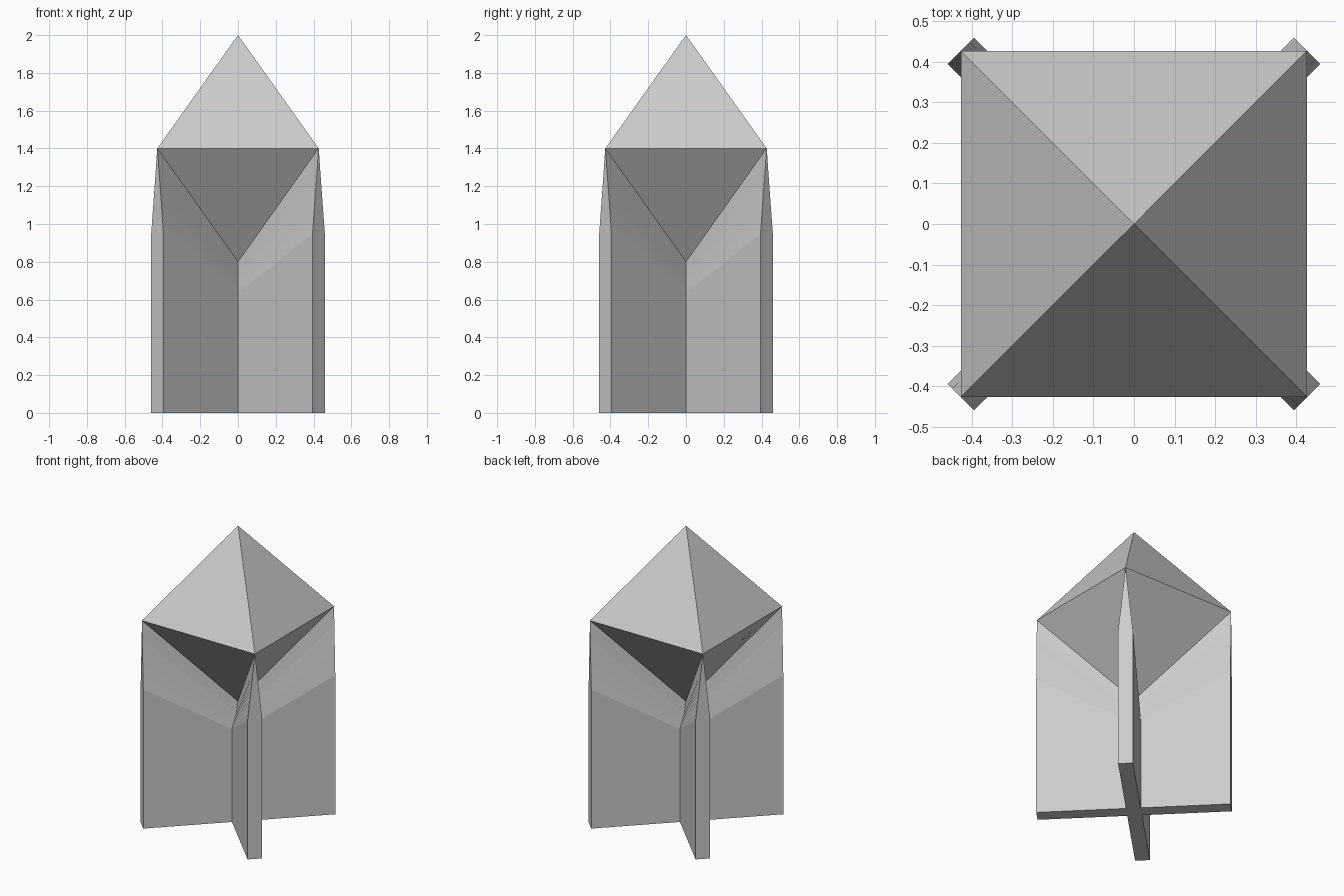
import bpy
import bmesh
from math import cos, sin, pi, sqrt
from mathutils import Matrix, Vector

cube = bpy.data.objects.get("Cube")
if cube:
    bpy.data.objects.remove(cube, do_unlink=True)

HALF = 0.427            # half width of the crown
REACH = HALF * sqrt(2)  # length of each diagonal fin
THICK = 0.046           # half thickness of a fin
MID, TOP, TIP = 1.4, 2.0, 0.8


def material(name, value):
    mat = bpy.data.materials.new(name)
    mat.use_nodes = True
    colour = (value, value, value, 1)
    mat.diffuse_color = colour
    mat.node_tree.nodes["Principled BSDF"].inputs["Base Color"].default_value = colour
    return mat


def add_object(name, bm, mat):
    bmesh.ops.recalc_face_normals(bm, faces=bm.faces)
    mesh = bpy.data.meshes.new(name)
    bm.to_mesh(mesh)
    bm.free()
    mesh.materials.append(mat)
    obj = bpy.data.objects.new(name, mesh)
    bpy.context.collection.objects.link(obj)
    return obj


grey = material("light grey", 0.6)
white = material("white", 0.9)

# Crown: a four-sided double pyramid
bm = bmesh.new()
ring = [bm.verts.new((x * HALF, y * HALF, MID))
        for x, y in ((1, 1), (-1, 1), (-1, -1), (1, -1))]
for z in (TOP, TIP):
    point = bm.verts.new((0, 0, z))
    for i in range(4):
        bm.faces.new((ring[i], ring[(i + 1) % 4], point))
add_object("crown", bm, grey)

# Crossed fins: plus-shaped rings that thin out towards the crown's lower edges
# Each level: height at the centre, height at the outer end
levels = [(0, 0), (0.635, 0.95), (0.657, 1.03), (0.68, 1.11),
          (0.702, 1.19), (0.725, 1.275), (TIP, MID)]
bm = bmesh.new()
rings = []
for inner_z, outer_z in levels:
    taper = min(1, (MID - outer_z) / (MID - levels[1][1]))
    h = max(THICK * taper, 0.0008)
    loop = []
    for arm in range(4):
        turn = Matrix.Rotation(pi / 4 + arm * pi / 2, 3, "Z")
        for p in ((REACH, -h, outer_z), (REACH, h, outer_z), (h, h, inner_z)):
            loop.append(bm.verts.new(turn @ Vector(p)))
    rings.append(loop)
bm.faces.new(rings[0])
for low, high in zip(rings, rings[1:]):
    n = len(low)
    for i in range(n):
        j = (i + 1) % n
        bm.faces.new((low[i], low[j], high[j], high[i]))
add_object("crossed_fins", bm, grey)

# Small round plate on one lower face of the crown
normal = Vector((-(MID - TIP), 0, -HALF)).normalized()
along = Vector((0, 1, 0))
down = normal.cross(along)
drop = 0.21
centre = Vector((-HALF * (1 - drop), -0.165, MID - drop * (MID - TIP)))
bm = bmesh.new()
rim = [bm.verts.new(centre + normal * 0.003
                    + 0.035 * (along * cos(a) + down * sin(a)))
       for a in (i * pi / 12 for i in range(24))]
disc = bm.faces.new(rim)
side = bmesh.ops.extrude_face_region(bm, geom=[disc])
for v in (g for g in side["geom"] if isinstance(g, bmesh.types.BMVert)):
    v.co -= normal * 0.005
add_object("round_plate", bm, white)
